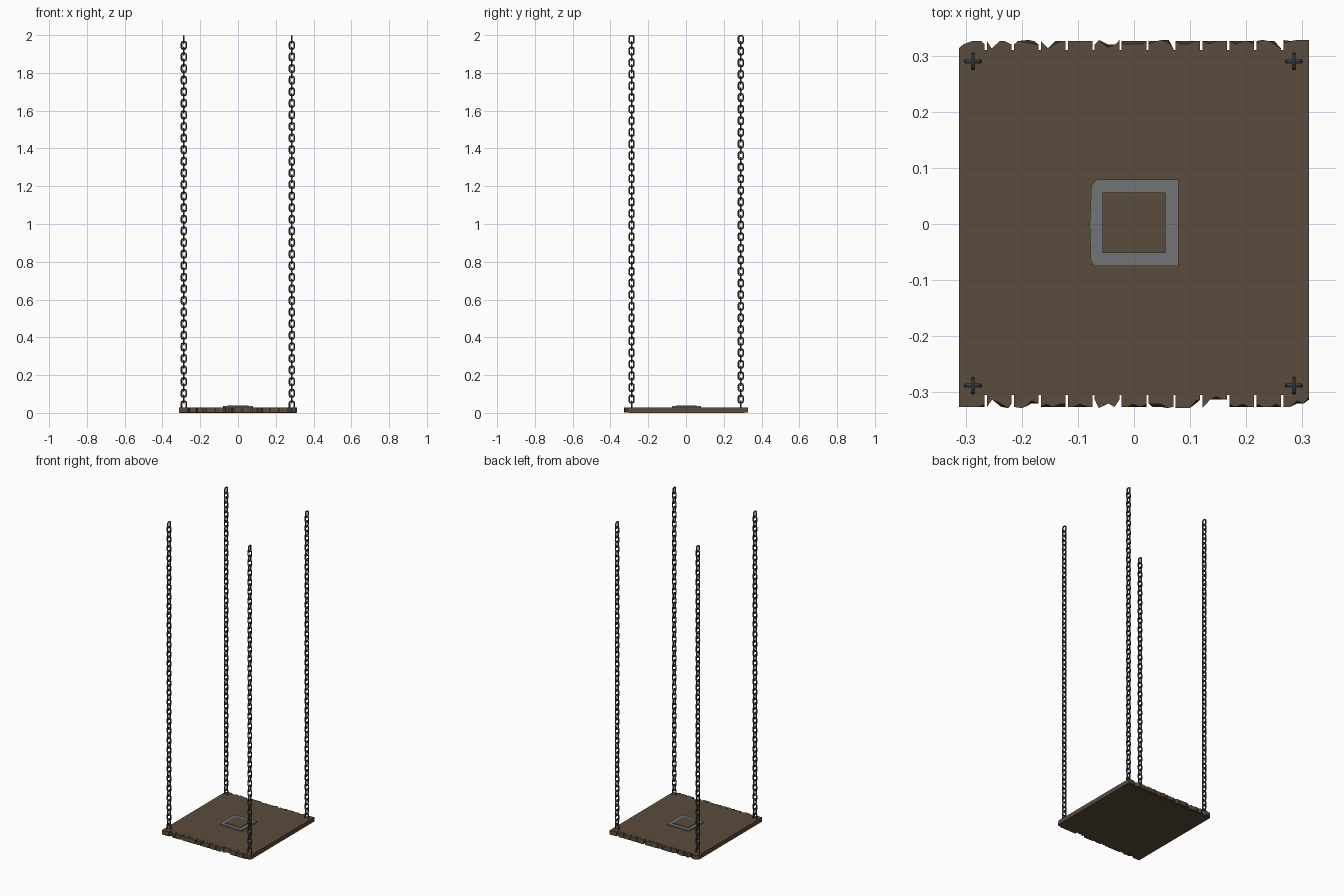
import bpy, bmesh, math, random
from mathutils import Matrix, Vector

if "Cube" in bpy.data.objects:
    bpy.data.objects.remove(bpy.data.objects["Cube"])

random.seed(4)


def material(name, rgb):
    m = bpy.data.materials.new(name)
    m.diffuse_color = (*rgb, 1)
    m.use_nodes = True
    m.node_tree.nodes["Principled BSDF"].inputs["Base Color"].default_value = m.diffuse_color
    return m


WOOD = material("wood", (0.105, 0.07, 0.045))
STONE = material("grey_frame", (0.17, 0.175, 0.18))
IRON = material("dark_iron", (0.06, 0.065, 0.07))


def finish(bm, name, mat):
    bmesh.ops.recalc_face_normals(bm, faces=bm.faces)
    me = bpy.data.meshes.new(name)
    bm.to_mesh(me)
    bm.free()
    me.materials.append(mat)
    ob = bpy.data.objects.new(name, me)
    bpy.context.collection.objects.link(ob)
    return ob


def prism(bm, low, high, z0, z1):
    """Closed solid between two outlines with the same number of points."""
    a = [bm.verts.new((x, y, z0)) for x, y in low]
    b = [bm.verts.new((x, y, z1)) for x, y in high]
    n = len(a)
    bm.faces.new(a[::-1])
    bm.faces.new(b)
    for i in range(n):
        j = (i + 1) % n
        bm.faces.new((a[i], a[j], b[j], b[i]))


def box(bm, x0, x1, y0, y1, z0, z1):
    p = [(x0, y0), (x1, y0), (x1, y1), (x0, y1)]
    prism(bm, p, p, z0, z1)


# Solid board
bm = bmesh.new()
box(bm, -0.31, 0.31, -0.305, 0.31, 0, 0.028)
finish(bm, "board", WOOD)

# Planks with splintered ends showing past the board
bm = bmesh.new()
COUNT, PITCH, GAP = 13, 0.048, 0.004


def jagged(x0, x1):
    fr = (0, random.uniform(0.15, 0.35), random.uniform(0.45, 0.6),
          random.uniform(0.7, 0.88), 1)
    xs = [x0 + (x1 - x0) * f for f in fr]
    flat = random.random() < 0.4
    return [(x, 0.326 if flat else random.choice((0.313, 0.32, 0.326, 0.328))) for x in xs]


for i in range(COUNT):
    xc = (i - (COUNT - 1) / 2) * PITCH
    x0, x1 = xc - (PITCH - GAP) / 2, xc + (PITCH - GAP) / 2
    if i == 0:
        x0 = -0.312
    if i == COUNT - 1:
        x1 = 0.312
    front, back = jagged(x0, x1), jagged(x0, x1)
    low = [(x, -y) for x, y in front] + back[::-1]
    high = [(x, y - math.copysign(random.choice((0, 0, 0.005)), y)) for x, y in low]
    prism(bm, low, high, 0.001, 0.0275)
finish(bm, "planks", WOOD)

# Raised grey frame with worn left corners
bm = bmesh.new()
outer = [(-0.07, -0.075), (0.079, -0.075), (0.079, 0.079), (-0.066, 0.079),
         (-0.076, 0.068), (-0.079, 0.0), (-0.077, -0.066)]
prism(bm, outer, outer, 0.015, 0.036)
finish(bm, "centre_frame", STONE)

# Wooden panel inside the frame
bm = bmesh.new()
box(bm, -0.056, 0.056, -0.052, 0.056, 0.02, 0.039)
finish(bm, "centre_panel", WOOD)

# Chains of alternating links
HALF_W, HALF_H, WIRE, ROUND, SIDES = 0.0165, 0.0235, 0.0043, 0.007, 6
LINKS, STEP = 64, 0.0307


def link(bm, mat):
    """Rounded rectangular ring swept with a small round section."""
    w, h = HALF_W - WIRE, HALF_H - WIRE
    rings = []
    for q, (sx, sz) in enumerate(((1, 1), (-1, 1), (-1, -1), (1, -1))):
        for k in range(3):
            a = q * math.pi / 2 + k * math.pi / 4
            d = Vector((math.cos(a), 0, math.sin(a)))
            c = Vector((sx * (w - ROUND), 0, sz * (h - ROUND))) + d * ROUND
            ring = []
            for s in range(SIDES):
                t = 2 * math.pi * s / SIDES
                p = c + d * (WIRE * math.cos(t)) + Vector((0, WIRE * math.sin(t), 0))
                ring.append(bm.verts.new(mat @ p))
            rings.append(ring)
    for i, r in enumerate(rings):
        n = rings[(i + 1) % len(rings)]
        for s in range(SIDES):
            u = (s + 1) % SIDES
            bm.faces.new((r[s], n[s], n[u], r[u]))


bm = bmesh.new()
for k in range(LINKS):
    turn = math.pi / 2 if k % 2 == 0 else 0
    z = 2.0 - HALF_H - k * STEP
    link(bm, Matrix.Translation((0, 0, z)) @ Matrix.Rotation(turn, 4, 'Z'))
first = finish(bm, "chain_front_left", IRON)
first.location = (-0.287, -0.288, 0)
for name, x, y in (("chain_front_right", 0.285, -0.288),
                   ("chain_back_left", -0.287, 0.29),
                   ("chain_back_right", 0.285, 0.29)):
    ob = bpy.data.objects.new(name, first.data)
    ob.location = (x, y, 0)
    bpy.context.collection.objects.link(ob)
